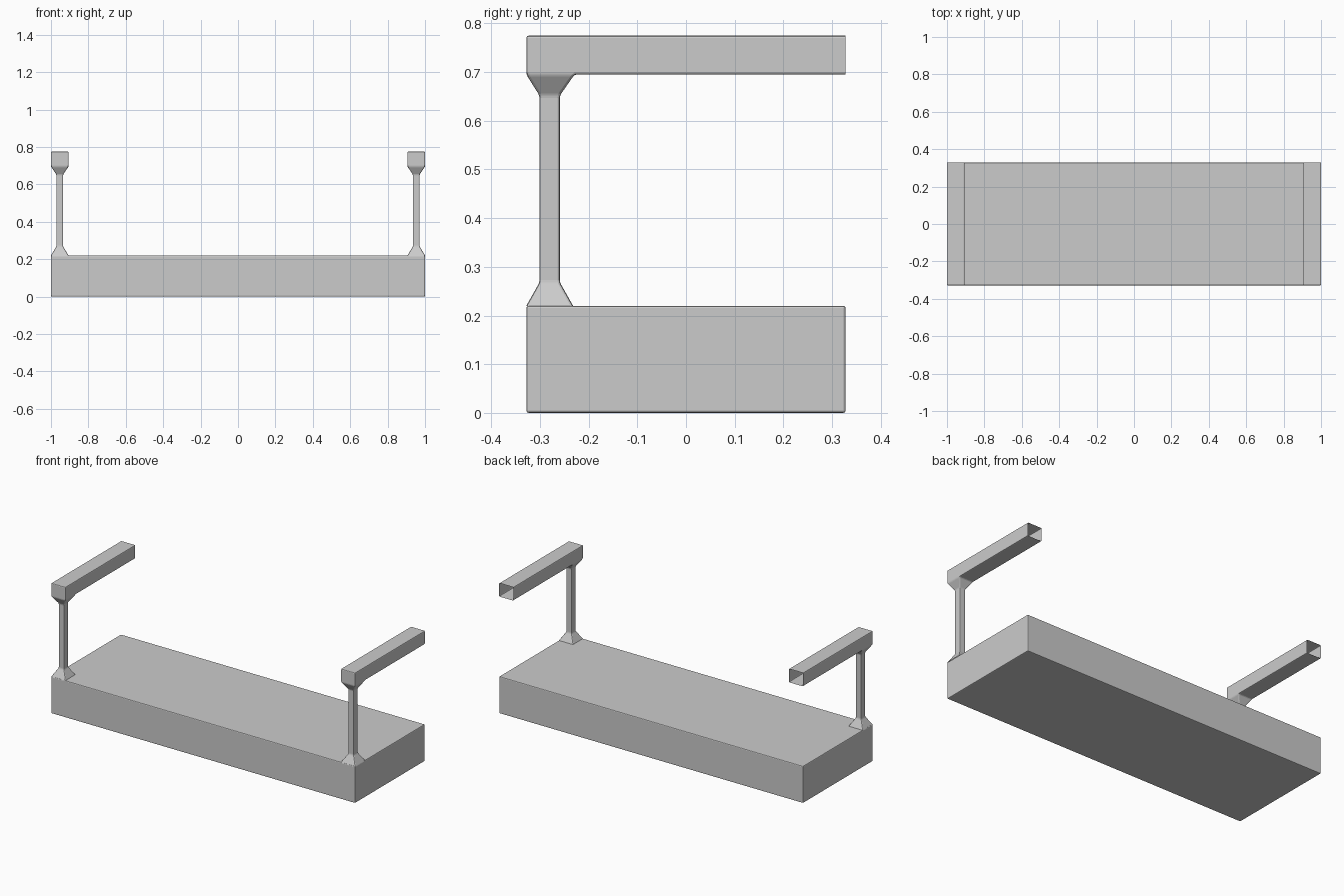
import bpy, bmesh

if "Cube" in bpy.data.objects:
    bpy.data.objects.remove(bpy.data.objects["Cube"])


def finish(bm, name, bevel):
    bmesh.ops.recalc_face_normals(bm, faces=bm.faces)
    mesh = bpy.data.meshes.new(name)
    bm.to_mesh(mesh)
    bm.free()
    obj = bpy.data.objects.new(name, mesh)
    bpy.context.collection.objects.link(obj)
    mod = obj.modifiers.new("soft_edges", "BEVEL")
    mod.width = bevel
    mod.segments = 2
    mod.limit_method = "ANGLE"
    mod.angle_limit = 0.35
    return obj


def bridge(bm, a, b, skip=None):
    for i in range(4):
        if i != skip:
            j = (i + 1) % 4
            bm.faces.new((a[i], a[j], b[j], b[i]))


# Base slab
bm = bmesh.new()
bmesh.ops.create_cube(bm, size=1)
for v in bm.verts:
    v.co.x *= 2
    v.co.y *= 0.656
    v.co.z = (v.co.z + 0.5) * 0.22
finish(bm, "base_slab", 0.005)

# Arm: rectangular tube, closed at the front, open at the back
bm = bmesh.new()
X0, X1, Z0, Z1 = 0.906, 1.0, 0.695, 0.775
rings = [[bm.verts.new((x, y, z)) for x, z in ((X0, Z0), (X1, Z0), (X1, Z1), (X0, Z1))]
         for y in (-0.328, -0.229, 0.328)]
bm.faces.new(rings[0])
bridge(bm, rings[0], rings[1], skip=0)
bridge(bm, rings[1], rings[2])

# Post: grows down out of the arm, flared at both ends
prev = [rings[0][0], rings[0][1], rings[1][1], rings[1][0]]
for hx, hy, z in ((0.018, 0.021, 0.652), (0.018, 0.021, 0.268), (0.047, 0.048, 0.22)):
    ring = [bm.verts.new((0.953 + sx * hx, -0.280 + sy * hy, z))
            for sx, sy in ((-1, -1), (1, -1), (1, 1), (-1, 1))]
    bridge(bm, prev, ring)
    prev = ring
arm = finish(bm, "post_and_arm", 0.005)

# Matching post and arm on the left
arm.modifiers.new("mirror_left", "MIRROR").use_axis = (True, False, False)
